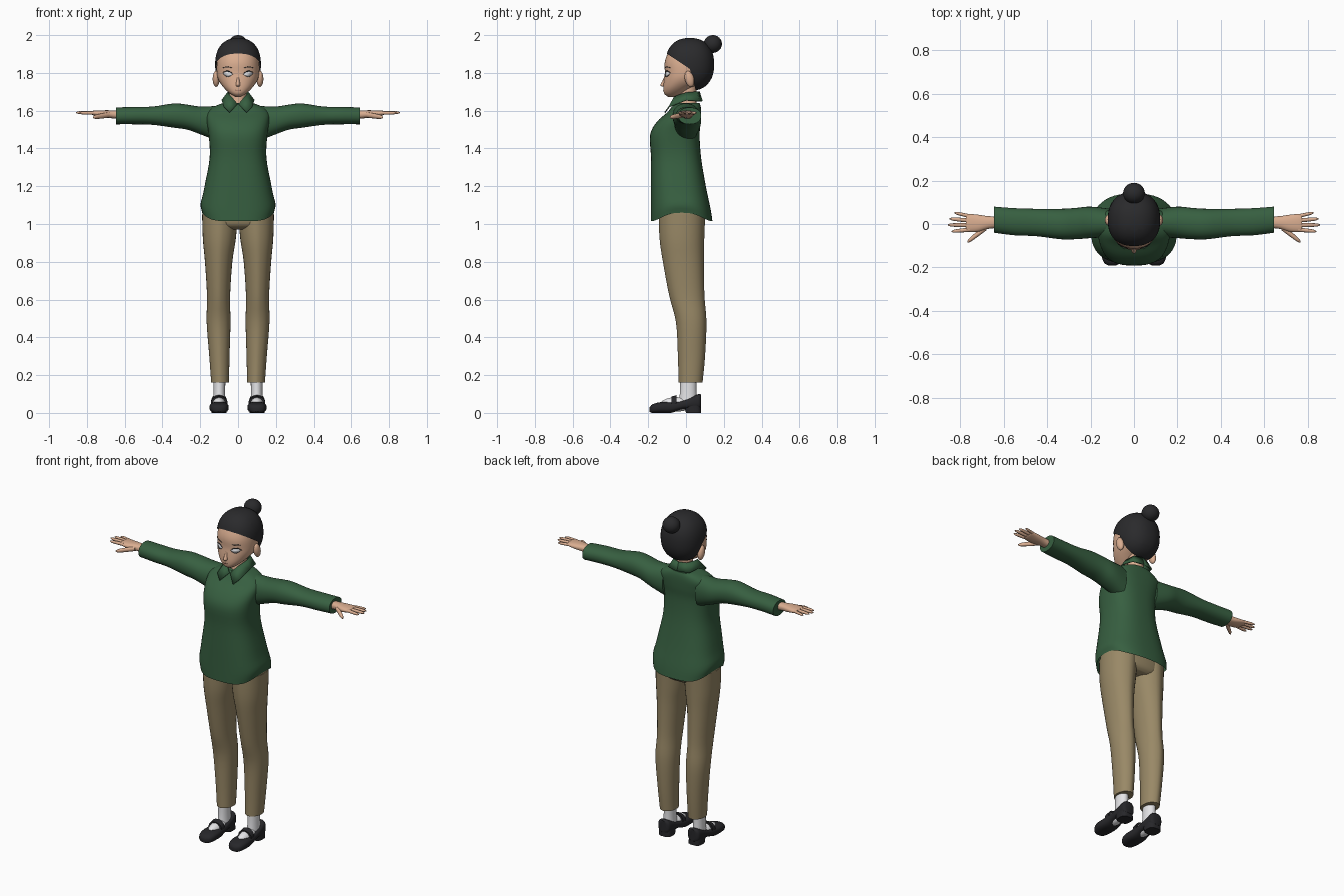
import bpy, bmesh, math
from mathutils import Vector, Matrix
from mathutils.bvhtree import BVHTree

default = bpy.data.objects.get("Cube")
if default:
    bpy.data.objects.remove(default, do_unlink=True)


def material(name, red, green, blue):
    mat = bpy.data.materials.new(name)
    mat.use_nodes = True
    colour = (red, green, blue, 1)
    mat.diffuse_color = colour
    mat.node_tree.nodes["Principled BSDF"].inputs["Base Color"].default_value = colour
    return mat


skin = material("skin", .70, .42, .28)
hair_black = material("hair black", .023, .023, .025)
shirt_green = material("shirt green", .038, .115, .052)
trouser_tan = material("trouser tan", .32, .25, .135)
shoe_black = material("shoe black", .02, .02, .023)
white = material("white", .80, .80, .82)
lip = material("lip", .40, .17, .13)


def finish(name, mesh, mat, mirrored=False, angle=40):
    """Link the mesh, shade it smooth and optionally mirror it across x."""
    obj = bpy.data.objects.new(name, mesh)
    bpy.context.collection.objects.link(obj)
    mesh.materials.append(mat)
    for other in bpy.context.selected_objects:
        other.select_set(False)
    obj.select_set(True)
    bpy.context.view_layer.objects.active = obj
    bpy.ops.object.shade_smooth_by_angle(angle=math.radians(angle))
    if mirrored:
        obj.modifiers.new("mirror", "MIRROR").use_mirror_merge = False
    return obj


def spline(rows, steps):
    """Catmull-Rom sampling of rows of numbers."""
    out = []
    last = len(rows) - 1
    for i in range(last):
        p, a, b, q = rows[max(i - 1, 0)], rows[i], rows[i + 1], rows[min(i + 2, last)]
        for s in range(steps):
            t = s / steps
            out.append([y + t / 2 * (z - x + t * (2*x - 5*y + 4*z - w + t * (3*(y - z) + w - x)))
                        for x, y, z, w in zip(p, a, b, q)])
    return out + [list(rows[last])]


def loft(name, mat, axis, rows, power=2, mirrored=False, steps=4, segs=32,
         ridge=0, open_start=False, rule=None):
    """Skin rounded sections; each row is position, low and high of both cross axes."""
    order = {"x": (2, 0, 1), "y": (0, 2, 1), "z": (0, 1, 2)}[axis]
    bm = bmesh.new()
    rings = []
    for pos, a0, a1, b0, b1 in spline(rows, steps):
        ring = []
        for k in range(segs):
            ang = math.tau * k / segs
            c, s = math.cos(ang), math.sin(ang)
            u = math.copysign(abs(c) ** (2 / power), c)
            v = math.copysign(abs(s) ** (2 / power), s) * (1 + ridge * abs(s) ** 40)
            local = ((a0 + a1 + u * (a1 - a0)) / 2, (b0 + b1 + v * (b1 - b0)) / 2, pos)
            point = Vector(local[i] for i in order)
            if rule:
                point = rule(point, c, s)
            ring.append(bm.verts.new(point))
        rings.append(ring)
    for low, high in zip(rings, rings[1:]):
        for k in range(segs):
            n = (k + 1) % segs
            bm.faces.new((low[k], low[n], high[n], high[k]))
    if not open_start:
        bm.faces.new(rings[0][::-1])
    bm.faces.new(rings[-1])
    bmesh.ops.recalc_face_normals(bm, faces=bm.faces)
    mesh = bpy.data.meshes.new(name)
    bm.to_mesh(mesh)
    bm.free()
    return finish(name, mesh, mat, mirrored)


def ellipsoid(name, mat, centre, radii, power=2, mirrored=False, tilt=0, edit=None):
    bm = bmesh.new()
    bmesh.ops.create_uvsphere(bm, u_segments=40, v_segments=24, radius=1)
    for v in bm.verts:
        v.co /= sum(abs(c) ** power for c in v.co) ** (1 / power)
    bm.transform(Matrix.Translation(centre) @ Matrix.Rotation(tilt, 4, "X")
                 @ Matrix.Diagonal((*radii, 1)))
    if edit:
        edit(bm)
    mesh = bpy.data.meshes.new(name)
    bm.to_mesh(mesh)
    bm.free()
    return finish(name, mesh, mat, mirrored)


def strip(name, mat, upper, lower, mirrored, thickness):
    """Thin plate between two rows of points."""
    n = len(upper)
    mesh = bpy.data.meshes.new(name)
    mesh.from_pydata(upper + lower, [], [(i, n + i, n + i + 1, i + 1) for i in range(n - 1)])
    obj = finish(name, mesh, mat, mirrored)
    solid = obj.modifiers.new("thickness", "SOLIDIFY")
    solid.thickness, solid.offset = thickness, 0
    return obj


# Shirt body with a hem that rises at the sides
def hem(point, c, s):
    point.z += .045 * c ** 4 * max(0, min(1, (1.15 - point.z) / .12))
    return point


loft("shirt_body", shirt_green, "z", [
    (1.015, -.19, .19, -.185, .14), (1.08, -.198, .198, -.185, .13),
    (1.2, -.177, .177, -.185, .105), (1.35, -.15, .15, -.185, .08),
    (1.47, -.155, .155, -.19, .072), (1.54, -.165, .165, -.155, .078),
    (1.59, -.165, .165, -.1, .08), (1.62, -.13, .13, -.075, .078),
    (1.64, -.08, .08, -.055, .072)], power=2.6, segs=48, open_start=True, rule=hem)

# Sleeves
loft("sleeves", shirt_green, "x", [
    (.11, -.06, .07, 1.44, 1.625), (.2, -.065, .08, 1.475, 1.622),
    (.27, -.07, .074, 1.5, 1.632), (.34, -.07, .07, 1.51, 1.638),
    (.45, -.056, .07, 1.525, 1.622), (.55, -.052, .073, 1.528, 1.62),
    (.645, -.04, .08, 1.528, 1.617)], power=2.2, mirrored=True)

# Collar flaps and band
strip("collar", shirt_green,
      [(.003, -.078, 1.635), (.035, -.06, 1.675), (.055, 0, 1.695), (.045, .055, 1.7), (0, .07, 1.7)],
      [(.045, -.112, 1.59), (.075, -.09, 1.62), (.085, 0, 1.655), (.07, .07, 1.65), (0, .086, 1.65)],
      True, .006)

# Trousers with pressed creases
loft("trouser_hips", trouser_tan, "z", [
    (.97, -.15, .15, -.09, .07), (1.0, -.185, .185, -.135, .095),
    (1.1, -.185, .185, -.14, .1), (1.2, -.15, .15, -.13, .08)], power=2.5)
loft("trouser_legs", trouser_tan, "z", [
    (.16, .048, .142, -.037, .085), (.3, .045, .152, -.04, .098),
    (.48, .04, .166, -.05, .105), (.62, .042, .164, -.085, .094),
    (.8, .03, .175, -.118, .09), (.92, .012, .186, -.135, .092),
    (1.05, 0, .19, -.14, .097)], power=2.1, mirrored=True, ridge=.04)

# Socks
loft("sock_ankles", white, "z", [
    (.04, .065, .132, -.04, .06), (.11, .068, .13, -.032, .055),
    (.2, .066, .13, -.03, .055)], mirrored=True)
ellipsoid("sock_feet", white, (.1, -.05, .045), (.036, .085, .038), mirrored=True)

# Shoes, heels and straps
loft("shoes", shoe_black, "y", [
    (-.192, .085, .115, .006, .03), (-.178, .062, .138, 0, .045),
    (-.14, .05, .15, 0, .056), (-.08, .051, .149, 0, .06),
    (-.02, .056, .144, .018, .066), (.04, .058, .142, .02, .09),
    (.07, .062, .138, .02, .1), (.08, .075, .125, .025, .095)],
    power=2.7, mirrored=True)
loft("shoe_heels", shoe_black, "z", [
    (0, .06, .14, .0, .08), (.04, .06, .14, -.012, .079)], power=3, mirrored=True, steps=1)
loft("shoe_straps", shoe_black, "y", [
    (-.078, .056, .144, .01, .086), (-.05, .056, .144, .01, .094)],
    power=2.2, mirrored=True, steps=1)

# Hands
loft("palms", skin, "x", [
    (.62, -.018, .036, 1.555, 1.6), (.67, -.022, .036, 1.56, 1.602),
    (.72, -.036, .043, 1.565, 1.602), (.765, -.036, .046, 1.575, 1.6),
    (.775, -.03, .04, 1.58, 1.597)], power=2.3, mirrored=True)


def finger(name, base, tip, radius):
    base, tip = Vector(base), Vector(tip)
    rows = []
    for t, scale in ((0, 1), (.5, .95), (.85, .75), (1, .25)):
        p = base.lerp(tip, t)
        r = radius * scale
        rows.append((p.x, p.y - r, p.y + r, p.z - r, p.z + r))
    loft(name, skin, "x", rows, mirrored=True, segs=12, steps=3)


finger("little_fingers", (.755, .036, 1.588), (.828, .052, 1.588), .0085)
finger("ring_fingers", (.755, .016, 1.589), (.85, .024, 1.59), .0095)
finger("middle_fingers", (.755, -.006, 1.589), (.858, -.004, 1.59), .0095)
finger("index_fingers", (.755, -.026, 1.588), (.84, -.034, 1.588), .0095)
finger("thumbs", (.68, -.015, 1.578), (.768, -.082, 1.565), .014)

# Neck and head
loft("neck", skin, "z", [
    (1.6, -.055, .055, -.05, .06), (1.66, -.045, .045, -.035, .055),
    (1.76, -.045, .045, -.03, .06)])
head = loft("head", skin, "z", [
    (1.673, -.014, .014, -.095, -.045), (1.69, -.042, .042, -.115, -.02),
    (1.72, -.074, .074, -.12, .03), (1.76, -.102, .102, -.117, .1),
    (1.8, -.112, .112, -.112, .12), (1.86, -.111, .111, -.112, .13),
    (1.92, -.095, .095, -.086, .12), (1.96, -.05, .05, -.04, .075)], power=2.2, segs=48)
loft("nose", skin, "z", [
    (1.727, -.007, .007, -.124, -.1), (1.735, -.012, .012, -.136, -.1),
    (1.755, -.009, .009, -.126, -.1), (1.785, -.005, .005, -.113, -.1)], segs=16)
ellipsoid("ears", skin, (.116, .018, 1.768), (.018, .024, .043), mirrored=True, tilt=.25)


# Hair cap cut along the hairline, with a bun
def cut_hairline(bm):
    planes = [(Vector((0, -.11, 1.908)), Vector((0, .67, 1))),
              (Vector((0, .02, 1.82)), Vector((0, 1, .29)))]
    for point, normal in planes:
        bmesh.ops.bisect_plane(bm, geom=bm.verts[:] + bm.edges[:] + bm.faces[:],
                               plane_co=point, plane_no=normal)
    front = [f for f in bm.faces
             if all((f.calc_center_median() - p).dot(n) < 0 for p, n in planes)]
    bmesh.ops.delete(bm, geom=front, context="FACES")


ellipsoid("hair", hair_black, (0, .02, 1.845), (.121, .129, .14), power=2.3, edit=cut_hairline)
ellipsoid("hair_bun", hair_black, (0, .142, 1.953), (.05, .048, .047))

# Painted face details laid on the head surface
surface = BVHTree.FromPolygons([v.co for v in head.data.vertices],
                               [tuple(p.vertices) for p in head.data.polygons])


def face_patch(name, mat, x0, x1, z0, z1, arch, above, below, lift, mirrored=True):
    upper, lower = [], []
    count = 12
    for i in range(count + 1):
        t = i / count
        bulge = math.sin(math.pi * t) ** .7
        x, z = x0 + t * (x1 - x0), z0 + t * (z1 - z0) + arch * bulge
        for row, height in ((upper, z + above * bulge + .0005), (lower, z - below * bulge)):
            hit = surface.ray_cast(Vector((x, -1, height)), Vector((0, 1, 0)))[0]
            row.append((x, hit.y - lift, height))
    strip(name, mat, upper, lower, mirrored, .002)


face_patch("eyes", white, .03, .078, 1.792, 1.796, 0, .013, .014, .001)
face_patch("upper_lashes", hair_black, .027, .083, 1.792, 1.797, .012, .005, 0, .002)
face_patch("lower_lashes", hair_black, .034, .076, 1.791, 1.794, -.013, .001, .001, .002)
face_patch("eyebrows", hair_black, .032, .082, 1.826, 1.826, .004, .003, .002, .001)
face_patch("mouth", lip, -.014, .014, 1.709, 1.709, -.001, .002, .002, .001, False)
